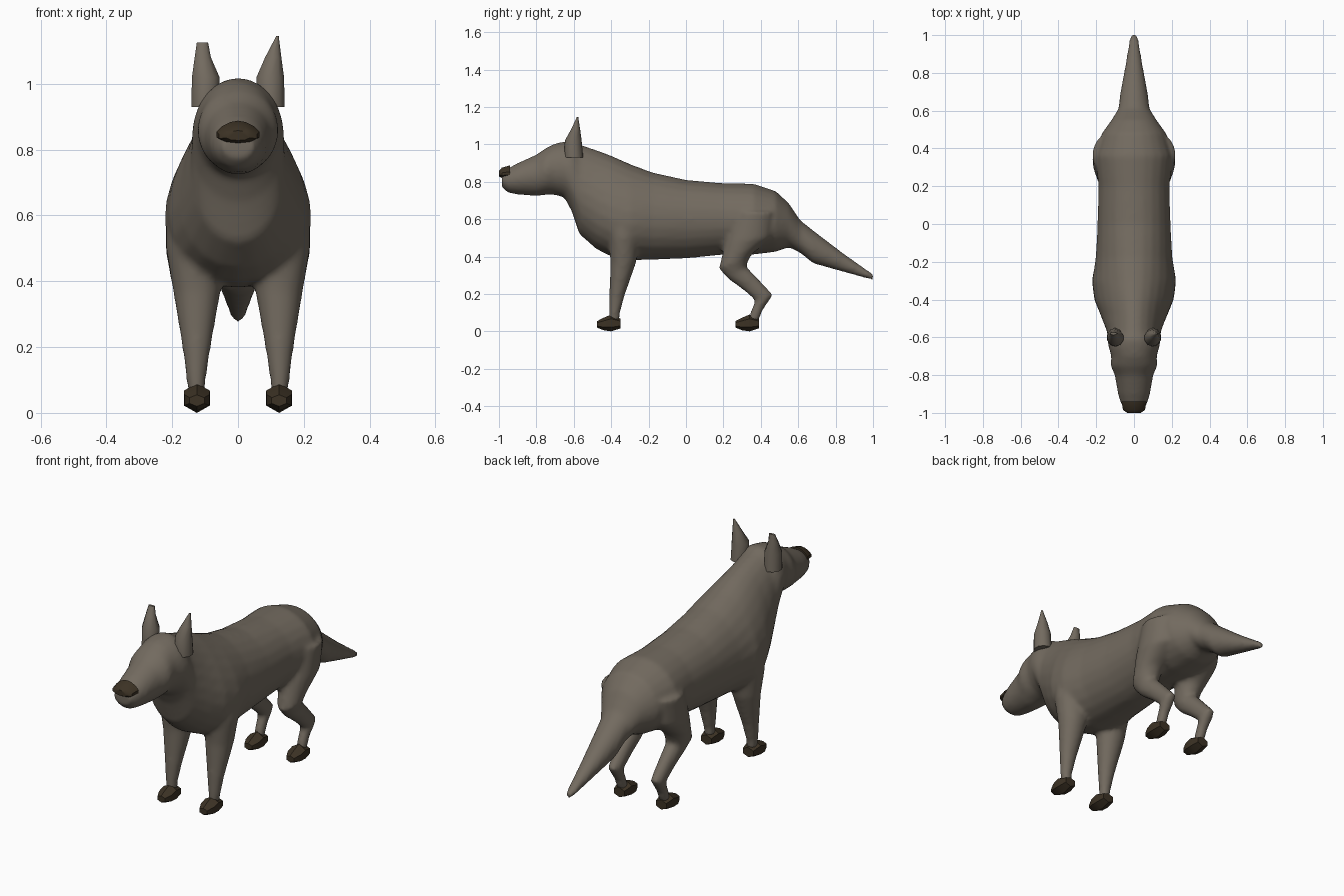
import bpy
import bmesh
from math import sin, cos, pi, radians

cube = bpy.data.objects.get("Cube")
if cube:
    bpy.data.objects.remove(cube, do_unlink=True)


def material(name, rgb):
    mat = bpy.data.materials.new(name)
    mat.use_nodes = True
    mat.diffuse_color = (*rgb, 1)
    mat.node_tree.nodes["Principled BSDF"].inputs["Base Color"].default_value = (*rgb, 1)
    return mat


fur = material("grey brown fur", (0.17, 0.145, 0.115))
dark = material("dark brown", (0.045, 0.032, 0.018))


def loft(bm, rings, sides):
    """Skin elliptical rings: x centre, x radius, low (y, z), high (y, z), taper of the high side."""
    loops = []
    for x, rx, (y1, z1), (y2, z2), taper in rings:
        loop = []
        for i in range(sides):
            a = 2 * pi * i / sides - pi / 2
            t = (sin(a) + 1) / 2
            loop.append(bm.verts.new((x + rx * cos(a) * (1 - taper * sin(a)),
                                      y1 + (y2 - y1) * t, z1 + (z2 - z1) * t)))
        loops.append(loop)
    for a, b in zip(loops, loops[1:]):
        for i in range(sides):
            j = (i + 1) % sides
            bm.faces.new((a[i], a[j], b[j], b[i]))
    bm.faces.new(loops[0][::-1])
    bm.faces.new(loops[-1])


def finish(name, bm, mat, angle=40):
    bmesh.ops.recalc_face_normals(bm, faces=bm.faces)
    mesh = bpy.data.meshes.new(name)
    bm.to_mesh(mesh)
    bm.free()
    mesh.materials.append(mat)
    obj = bpy.data.objects.new(name, mesh)
    bpy.context.collection.objects.link(obj)
    bpy.ops.object.select_all(action="DESELECT")
    obj.select_set(True)
    bpy.context.view_layer.objects.active = obj
    bpy.ops.object.shade_smooth_by_angle(angle=radians(angle))
    return obj


# Head, trunk and tail in one run: y, top, bottom, half width, taper
spine = [
    (-.985, .85, .77, .05, 0), (-.95, .873, .74, .07, 0), (-.90, .90, .732, .085, 0),
    (-.80, .945, .723, .102, 0), (-.75, .98, .73, .124, 0), (-.70, 1.005, .73, .12, 0),
    (-.65, 1.015, .715, .135, 0), (-.61, 1.02, .64, .142, 0), (-.57, 1.0, .52, .143, .05),
    (-.48, .97, .44, .175, .2), (-.40, .94, .40, .205, .25), (-.30, .895, .38, .22, .2),
    (-.18, .85, .383, .203, .08), (0, .81, .39, .193, 0), (.2, .792, .41, .188, 0),
    (.36, .79, .41, .205, 0), (.48, .75, .425, .17, 0), (.55, .685, .45, .12, 0),
    (.61, .595, .42, .083, 0), (.68, .54, .363, .075, 0), (.84, .418, .318, .046, 0),
    (1.005, .303, .272, .02, 0),
]
bm = bmesh.new()
loft(bm, [(0, w, (y, lo), (y, hi), t) for y, hi, lo, w, t in spine], 24)

# Legs: x, x radius, front (y, z), back (y, z)
front_leg = [
    (.13, .085, (-.43, .64), (-.24, .64)), (.135, .085, (-.415, .5), (-.25, .5)),
    (.125, .073, (-.405, .37), (-.265, .37)), (.126, .044, (-.41, .2), (-.325, .2)),
    (.127, .03, (-.412, .1), (-.352, .1)), (.125, .028, (-.41, .05), (-.355, .05)),
]
hind_leg = [
    (.13, .09, (.26, .64), (.48, .64)), (.135, .085, (.21, .48), (.46, .5)),
    (.135, .063, (.175, .335), (.35, .41)), (.13, .048, (.225, .28), (.32, .35)),
    (.128, .04, (.305, .222), (.38, .288)), (.127, .033, (.37, .165), (.467, .195)),
    (.126, .028, (.343, .1), (.412, .115)), (.125, .027, (.33, .05), (.385, .05)),
]
for leg in (front_leg, hind_leg):
    for side in (-1, 1):
        loft(bm, [(side * x, rx, p, q, 0) for x, rx, p, q in leg], 16)

# Blend trunk and legs into one smooth skin
body = finish("body_and_legs", bm, fur, 180)
remesh = body.modifiers.new("blend", "REMESH")
remesh.mode = "VOXEL"
remesh.voxel_size = 0.012
remesh.use_smooth_shade = True
relax = body.modifiers.new("relax", "SMOOTH")
relax.factor = 0.5
relax.iterations = 8

# Ears: the left is pointed, the right has a blunt tip
for name, side, tip in (("left_ear", 1, (.12, .004, 1.145, .004)),
                        ("right_ear", -1, (.108, .018, 1.125, .007))):
    bm = bmesh.new()
    ear = [(.1, .044, .93, -.60, .05), (.098, .044, 1.02, -.603, .045),
           (.107, .026, 1.08, -.59, .024), (tip[0], tip[1], tip[2], -.58, tip[3])]
    loft(bm, [(side * x, rx, (y - ry, z), (y + ry, z), 0) for x, rx, z, y, ry in ear], 10)
    finish(name, bm, fur, 60)

# Nose cap
bm = bmesh.new()
nose = [(-1.0, .858, .828, .035), (-.985, .875, .82, .058), (-.94, .888, .82, .066)]
loft(bm, [(0, w, (y, lo), (y, hi), .3) for y, hi, lo, w in nose], 12)
finish("nose", bm, dark)

# Paws: six-sided blocks with a ridge below
paw = [(-.475, .055, .02, .026), (-.44, .073, .006, .044),
       (-.40, .09, 0, .046), (-.35, .068, .016, .036)]
for end, shift in (("front", 0), ("hind", .74)):
    for label, side in (("left", 1), ("right", -1)):
        bm = bmesh.new()
        loft(bm, [(side * .125, w, (y + shift, lo), (y + shift, hi), 0)
                  for y, hi, lo, w in paw], 6)
        finish(f"{end}_{label}_paw", bm, dark, 30)
